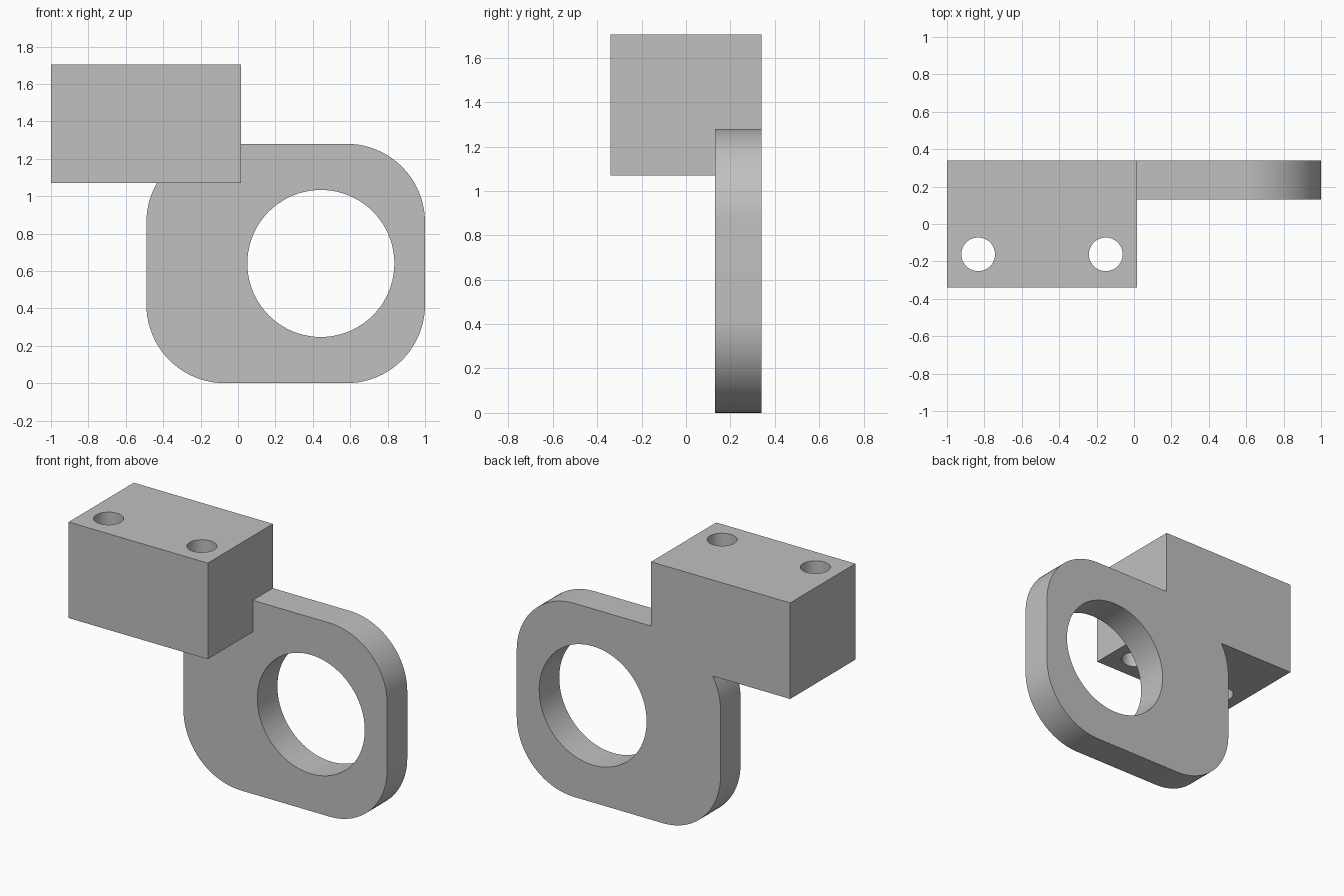
import bpy
import bmesh
from math import pi, cos, sin, radians
from mathutils import Vector

if "Cube" in bpy.data.objects:
    bpy.data.objects.remove(bpy.data.objects["Cube"], do_unlink=True)

grey = bpy.data.materials.new("plain grey")
grey.use_nodes = True
colour = (0.53, 0.53, 0.53, 1)
grey.diffuse_color = colour
grey.node_tree.nodes["Principled BSDF"].inputs["Base Color"].default_value = colour


def prism(name, outline, sweep):
    """Extrude a closed outline of 3D points along a vector."""
    bm = bmesh.new()
    face = bm.faces.new([bm.verts.new(p) for p in outline])
    grown = bmesh.ops.extrude_face_region(bm, geom=[face])
    verts = [v for v in grown["geom"] if isinstance(v, bmesh.types.BMVert)]
    bmesh.ops.translate(bm, vec=Vector(sweep), verts=verts)
    bmesh.ops.recalc_face_normals(bm, faces=bm.faces)
    mesh = bpy.data.meshes.new(name)
    bm.to_mesh(mesh)
    bm.free()
    mesh.materials.append(grey)
    obj = bpy.data.objects.new(name, mesh)
    bpy.context.collection.objects.link(obj)
    return obj


def arc(cx, cy, r, start, end, steps):
    angles = [start + (end - start) * i / steps for i in range(steps + 1)]
    return [(cx + r * cos(a), cy + r * sin(a)) for a in angles]


def combine(target, tool, operation):
    """Apply a boolean and discard the tool object."""
    mod = target.modifiers.new(operation.lower(), "BOOLEAN")
    mod.object, mod.operation, mod.solver = tool, operation, "EXACT"
    bpy.context.view_layer.objects.active = target
    bpy.ops.object.modifier_apply(modifier=mod.name)
    bpy.data.objects.remove(tool, do_unlink=True)


# Rounded plate standing at the back
left, right, top, radius = -0.49, 1.0, 1.28, 0.42
front, back = 0.13, 0.34
corners = [(right - radius, top - radius), (left + radius, top - radius),
           (left + radius, radius), (right - radius, radius)]
outline = []
for i, (cx, cz) in enumerate(corners):
    outline += arc(cx, cz, radius, i * pi / 2, (i + 1) * pi / 2, 20)
bracket = prism("bracket", [(x, front, z) for x, z in outline], (0, back - front, 0))

# Large round opening through the plate
ring = arc(0.443, 0.64, 0.393, 0, 2 * pi, 80)[:-1]
opening = prism("opening_cutter", [(x, 0, z) for x, z in ring], (0, 0.6, 0))
combine(bracket, opening, "DIFFERENCE")

# Mounting block, flush with the back of the plate
x0, x1, z0, z1 = -1.0, 0.017, 1.07, 1.705
block = prism("mounting_block",
              [(x0, -back, z0), (x1, -back, z0), (x1, back, z0), (x0, back, z0)],
              (0, 0, z1 - z0))
combine(bracket, block, "UNION")

# Two vertical bolt holes through the block
for x in (-0.833, -0.151):
    ring = arc(x, -0.162, 0.09, 0, 2 * pi, 48)[:-1]
    bolt = prism("bolt_cutter", [(px, py, 0.9) for px, py in ring], (0, 0, 1))
    combine(bracket, bolt, "DIFFERENCE")

# Smooth curves, crisp edges
bpy.ops.object.select_all(action="DESELECT")
bracket.select_set(True)
bpy.context.view_layer.objects.active = bracket
bpy.ops.object.shade_smooth_by_angle(angle=radians(30))
